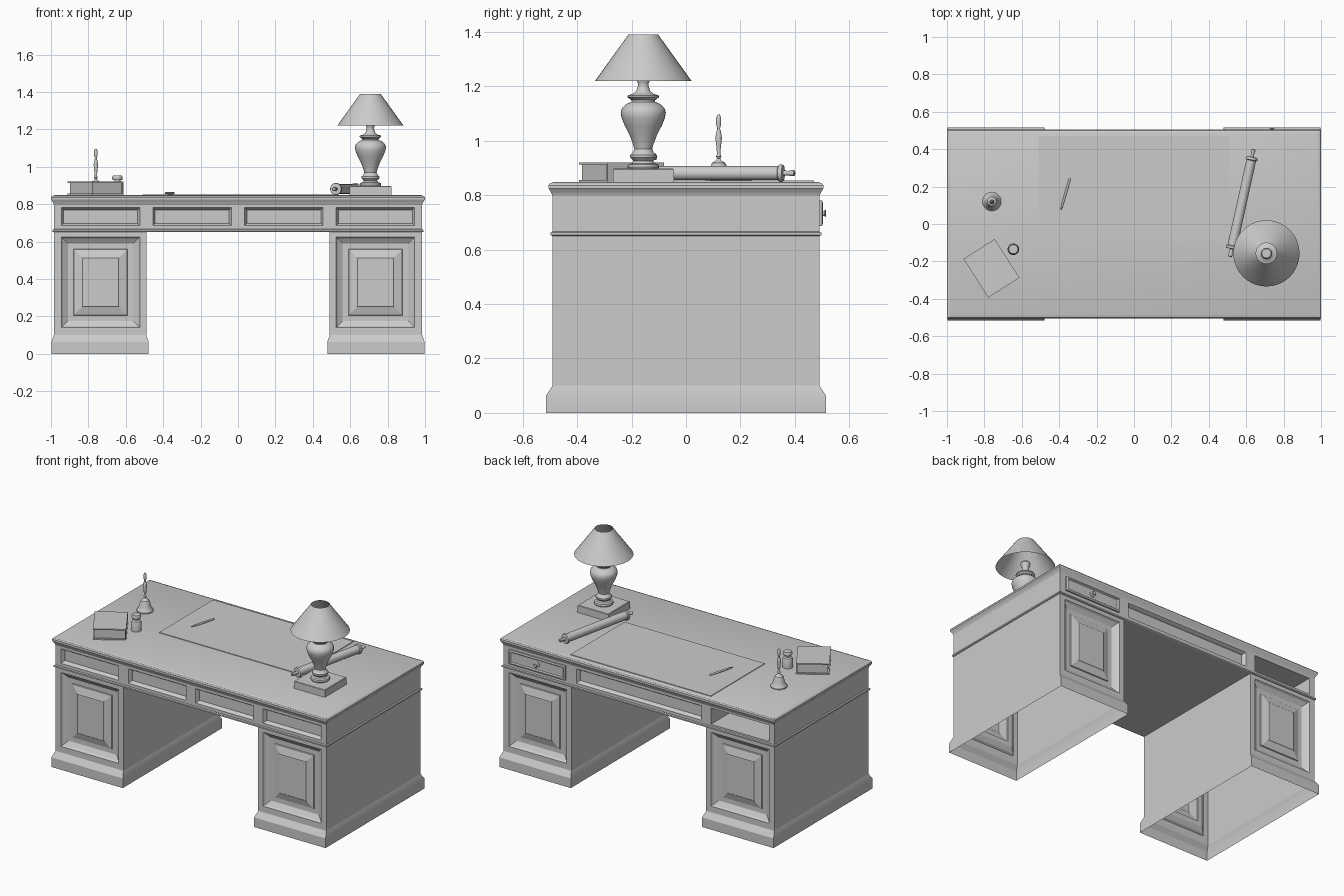
import bpy
from math import cos, sin, pi, radians
from mathutils import Vector, Matrix

if "Cube" in bpy.data.objects:
    bpy.data.objects.remove(bpy.data.objects["Cube"])


def make(name, verts, faces, matrix=None, angle=35):
    me = bpy.data.meshes.new(name)
    me.from_pydata(verts, [], faces)
    me.shade_smooth()
    me.set_sharp_from_angle(angle=radians(angle))
    ob = bpy.data.objects.new(name, me)
    bpy.context.collection.objects.link(ob)
    if matrix:
        ob.matrix_world = matrix
    return ob


def bridge(rings, n, cap_bottom, cap_top):
    """Faces joining stacked rings of n points."""
    f = [(r * n + i, r * n + (i + 1) % n, (r + 1) * n + (i + 1) % n, (r + 1) * n + i)
         for r in range(rings - 1) for i in range(n)]
    if cap_bottom:
        f.append(tuple(reversed(range(n))))
    if cap_top:
        f.append(tuple(range((rings - 1) * n, rings * n)))
    return f


def rect_loft(name, levels, x=0, y=0, bottom=True, top=True, matrix=None):
    """Stack of rectangles given as (half x, half y, z)."""
    v = [(x + sx * hx, y + sy * hy, z) for hx, hy, z in levels
         for sx, sy in ((-1, -1), (1, -1), (1, 1), (-1, 1))]
    return make(name, v, bridge(len(levels), 4, bottom, top), matrix, 25)


def box(name, x0, x1, y0, y1, z0, z1, matrix=None):
    return rect_loft(name, [((x1 - x0) / 2, (y1 - y0) / 2, z) for z in (z0, z1)],
                     (x0 + x1) / 2, (y0 + y1) / 2, matrix=matrix)


def lathe(name, profile, matrix, n=32, bottom=True, top=True):
    """Turned part, profile is (radius, height)."""
    v = [(r * cos(2 * pi * i / n), r * sin(2 * pi * i / n), z)
         for r, z in profile for i in range(n)]
    return make(name, v, bridge(len(profile), n, bottom, top), matrix)


def bay(name, side, outer, inner, steps):
    """Wall section with a moulded opening; steps are (inset, depth), side -1 front, 1 back."""
    def ring(r, inset, depth):
        x0, x1, z0, z1 = r[0] + inset, r[1] - inset, r[2] + inset, r[3] - inset
        y = side * (HY - depth)
        return [(x0, y, z0), (x1, y, z0), (x1, y, z1), (x0, y, z1)]
    v = ring(outer, 0, 0)
    for s in steps:
        v += ring(inner, *s)
    f = bridge(len(steps) + 1, 4, False, True)
    if side > 0:
        f = [tuple(reversed(q)) for q in f]
    return make(name, v, f, angle=20)


def at(x, y, z):
    return Matrix.Translation((x, y, z))


HX, HY = 0.985, 0.49
TOP = 0.849
Z0, Z1 = 0.665, 0.80           # frieze
O0, O1 = 0.686, 0.781          # drawer openings
RAISED = [(0, 0), (0.008, 0.012), (0.035, 0.03), (0.065, 0.03),
          (0.068, 0.024), (0.11, 0.012), (0.114, 0.008)]
RECESS = [(0, 0), (0.008, 0.012), (0.012, 0.025)]

# Pedestals: panelled front and back, plain sides, flared plinth, open underneath
for s, label in ((-1, "left"), (1, "right")):
    x0, x1 = sorted((s * HX, s * 0.49))
    p0, p1 = sorted((s * 0.945, s * 0.525))
    for side, face in ((-1, "front"), (1, "back")):
        bay(f"{label}_pedestal_{face}_panel", side, (x0, x1, 0.09, 0.655), (p0, p1, 0.14, 0.625), RAISED)
    for x, d in ((x0, -1), (x1, 1)):
        q = (0, 3, 2, 1) if d < 0 else (0, 1, 2, 3)
        make(f"{label}_pedestal_side", [(x, -HY, 0.09), (x, HY, 0.09), (x, HY, 0.655), (x, -HY, 0.655)], [q])
    rect_loft(f"{label}_plinth", [(0.26, 0.515, 0), (0.26, 0.515, 0.063), (0.2475, 0.49, 0.1)],
              x=s * 0.7375, bottom=False, top=False)
    # Frieze ends
    q = (0, 3, 2, 1) if s < 0 else (0, 1, 2, 3)
    make(f"{label}_frieze_end", [(s * HX, -HY, Z0), (s * HX, HY, Z0), (s * HX, HY, Z1), (s * HX, -HY, Z1)], [q])

# Underside board with thin moulded edge
rect_loft("frieze_moulding", [(0.986, 0.491, 0.65), (0.992, 0.497, 0.653),
                              (0.992, 0.497, 0.662), (0.986, 0.491, 0.666)])

# Front drawer row
edges = (-HX, -0.49, 0, 0.49, HX)
openings = ((-0.945, -0.525), (-0.455, -0.035), (0.035, 0.455), (0.525, 0.945))
for i, (a, b) in enumerate(openings):
    bay(f"front_drawer_{i + 1}", -1, (edges[i], edges[i + 1], Z0, Z1), (a, b, O0, O1), RECESS)

# Back: closed drawer, wide recessed drawer, empty drawer bay
bay("back_wide_drawer", 1, (-0.49, 0.49, Z0, Z1), (-0.455, 0.455, O0, O1), RECESS)
bay("empty_drawer_bay", 1, (-HX, -0.49, Z0, Z1), (-0.945, -0.525, O0 - 0.008, O1 + 0.004), [(0, 0), (0, 0.7)])
bay("back_drawer_front", 1, (0.49, HX, Z0, Z1), (0.53, 0.94, O0, O1),
    [(0, 0), (0, -0.01), (0.01, -0.013), (0.016, -0.006), (0.022, -0.006)])
lathe("drawer_knob", [(0.02, 0), (0.02, 0.006), (0.009, 0.009), (0.009, 0.014), (0.014, 0.017), (0.01, 0.021)],
      at(0.737, HY + 0.004, 0.733) @ Matrix.Rotation(-pi / 2, 4, 'X'), 24)

# Desk top with moulded edge
rect_loft("desk_top", [(0.975, 0.485, 0.79), (0.985, 0.491, 0.797), (0.987, 0.494, 0.806), (0.993, 0.499, 0.815),
                       (1.0, 0.505, 0.825), (1.0, 0.505, 0.836), (0.994, 0.5, 0.843), (0.978, 0.484, TOP)])
box("blotter", -0.51, 0.51, -0.09, 0.47, TOP - 0.002, TOP + 0.004)


def along(p, q):
    """Matrix placing local z along p to q."""
    p, q = Vector(p), Vector(q)
    return Matrix.Translation(p) @ (q - p).to_track_quat('Z', 'Y').to_matrix().to_4x4(), (q - p).length


# Pen
m, d = along((-0.392, 0.072, 0.859), (-0.343, 0.243, 0.859))
lathe("pen", [(0.001, 0), (0.005, 0.02), (0.006, 0.06), (0.006, d - 0.005), (0.004, d)], m, 12)

# Rolled scroll with turned end caps
m, d = along((0.513, -0.175, 0.881), (0.64, 0.4, 0.881))
half = [(0.007, 0), (0.011, 0.003), (0.011, 0.018), (0.008, 0.024), (0.01, 0.042), (0.03, 0.044),
        (0.032, 0.05), (0.032, 0.058), (0.026, 0.062)]
lathe("scroll", half + [(r, d - z) for r, z in reversed(half)], m, 28)

# Lamp
LX, LY = 0.708, -0.157
rect_loft("lamp_base", [(0.112, 0.112, TOP), (0.112, 0.112, 0.894), (0.109, 0.109, 0.897)], LX, LY)
lathe("lamp_body", [(0.055, 0.895), (0.058, 0.903), (0.055, 0.913), (0.042, 0.917), (0.036, 0.925), (0.04, 0.93),
                    (0.048, 0.938), (0.048, 0.948), (0.038, 0.957), (0.033, 0.97), (0.037, 0.985), (0.05, 1.02),
                    (0.068, 1.055), (0.08, 1.085), (0.083, 1.105), (0.078, 1.12), (0.062, 1.135), (0.044, 1.143),
                    (0.044, 1.149), (0.058, 1.16), (0.056, 1.167), (0.038, 1.172), (0.026, 1.182), (0.02, 1.2),
                    (0.02, 1.212), (0.026, 1.222), (0.03, 1.24), (0.024, 1.25)], at(LX, LY, 0), 32)
lathe("lamp_shade", [(0.177, 1.22), (0.055, 1.39)], at(LX, LY, 0), 40, False, False)

# Hand bell
lathe("bell", [(0.05, TOP), (0.05, 0.855), (0.042, 0.866), (0.034, 0.885), (0.03, 0.905), (0.024, 0.919),
               (0.01, 0.927), (0.006, 0.935), (0.01, 0.942), (0.006, 0.95), (0.008, 0.975), (0.012, 1.01),
               (0.009, 1.03), (0.005, 1.045), (0.009, 1.06), (0.009, 1.085), (0.004, 1.096)],
      at(-0.76, 0.12, 0), 28)

# Ink bottle with cap
lathe("ink_bottle", [(0.031, TOP), (0.031, 0.903), (0.027, 0.912), (0.016, 0.917), (0.016, 0.928), (0.026, 0.93),
                     (0.028, 0.935), (0.028, 0.945), (0.024, 0.953)], at(-0.645, -0.135, 0), 28)

# Closed book: two covers, spine, inset pages
m = at(-0.762, -0.237, TOP) @ Matrix.Rotation(radians(32.5), 4, 'Z')
for z, label in ((0, "lower"), (0.064, "upper")):
    box(f"book_{label}_cover", -0.099, 0.099, -0.123, 0.123, z, z + 0.007, m)
box("book_spine", 0.092, 0.099, -0.123, 0.123, 0.007, 0.064, m)
box("book_pages", -0.09, 0.092, -0.114, 0.114, 0.007, 0.064, m)
